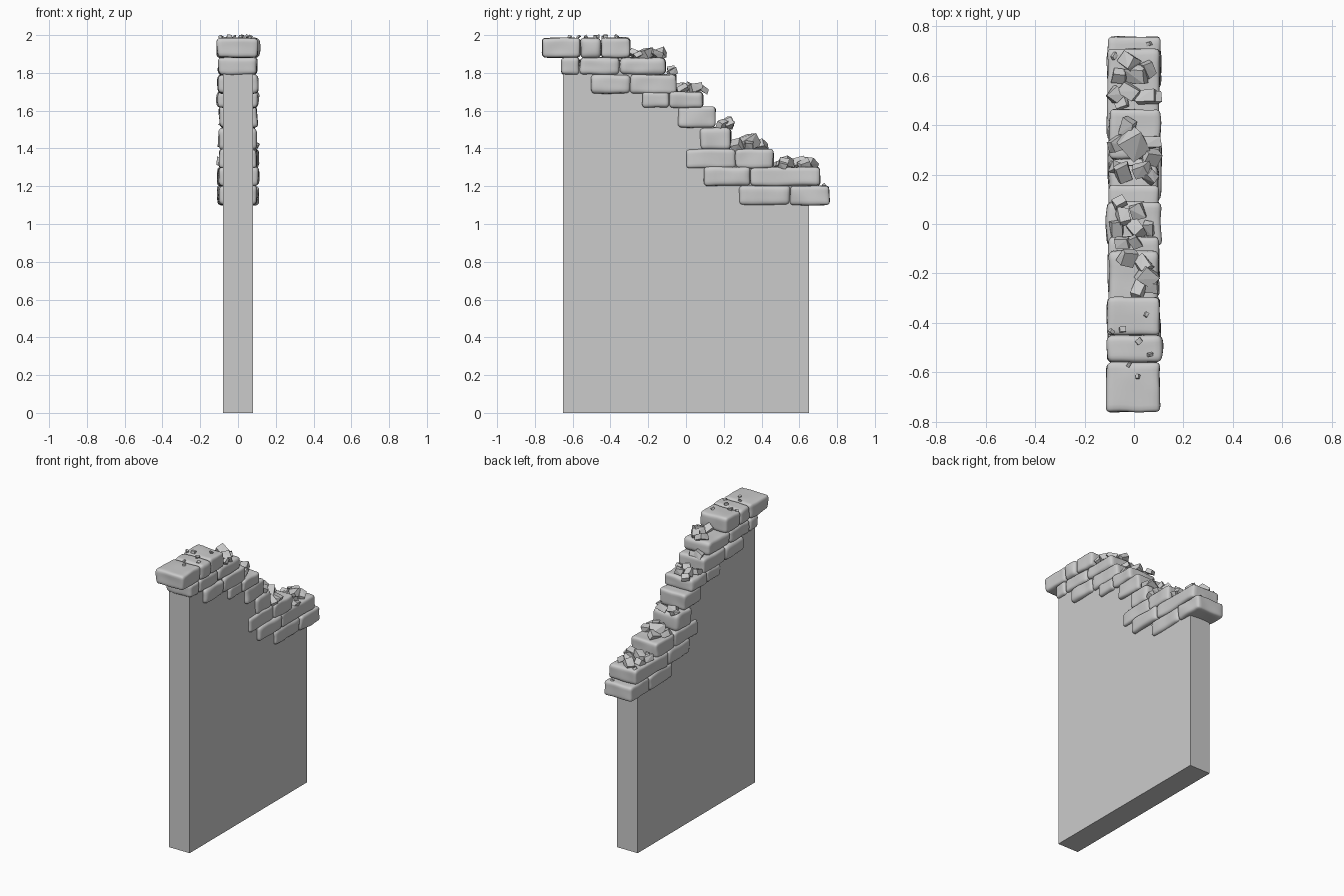
import bpy, bmesh, math, random
from mathutils import Vector, Euler, noise

if "Cube" in bpy.data.objects:
    bpy.data.objects.remove(bpy.data.objects["Cube"])

random.seed(4)


def make_object(name, bm):
    bmesh.ops.recalc_face_normals(bm, faces=bm.faces)
    mesh = bpy.data.meshes.new(name)
    bm.to_mesh(mesh)
    bm.free()
    obj = bpy.data.objects.new(name, mesh)
    bpy.context.collection.objects.link(obj)
    return obj


def stone(name, y0, y1, z0, z1, half_x):
    """Rounded block with a worn, uneven surface."""
    h = Vector((half_x, (y1 - y0) / 2, (z1 - z0) / 2))
    centre = Vector((random.uniform(-.003, .003), (y0 + y1) / 2, (z0 + z1) / 2))
    r = random.uniform(.018, .026)
    offset = Vector([random.uniform(0, 50) for _ in range(3)])
    bm = bmesh.new()
    bmesh.ops.create_cube(bm, size=2)
    bmesh.ops.subdivide_edges(bm, edges=bm.edges[:], cuts=11, use_grid_fill=True)
    for v in bm.verts:
        p = Vector([math.sin(c * math.pi / 2) * k for c, k in zip(v.co, h)])
        inner = Vector([max(-(k - r), min(k - r, c)) for c, k in zip(p, h)])
        p = inner + (p - inner).normalized() * r
        wobble = noise.noise_vector(p * 11 + offset)
        v.co = centre + p + Vector((wobble.x * .008, wobble.y * .006, wobble.z * .005))
    for f in bm.faces:
        f.smooth = True
    make_object(name, bm)


def chip(name, x, y, z, size):
    """Angular flat-faced piece of broken stone."""
    rot = Euler([random.uniform(-.6, .6), random.uniform(-.6, .6), random.uniform(0, 6.3)]).to_matrix()
    scale = (1, random.uniform(.65, .9), random.uniform(.5, .75))
    bm = bmesh.new()
    for sx in (-1, 1):
        for sy in (-1, 1):
            for sz in (-1, 1):
                k = random.uniform(.5, .85)
                p = Vector((sx * k * scale[0], sy * random.uniform(.5, .85) * scale[1],
                            sz * random.uniform(.5, .85) * scale[2]))
                bm.verts.new(Vector((x, y, z + size * .4)) + rot @ p * size)
    bmesh.ops.convex_hull(bm, input=bm.verts[:])
    make_object(name, bm)


# Wall slab: side profile extruded through its thickness, top hidden in the stones
profile = [(-.65, 0), (.65, 0), (.65, 1.2), (.3, 1.33), (.17, 1.45), (.13, 1.55),
           (.05, 1.64), (-.1, 1.73), (-.2, 1.82), (-.65, 1.84)]
bm = bmesh.new()
face = bm.faces.new([bm.verts.new((-.08, y, z)) for y, z in profile])
ext = bmesh.ops.extrude_face_region(bm, geom=[face])
bmesh.ops.translate(bm, vec=(.16, 0, 0),
                    verts=[g for g in ext["geom"] if isinstance(g, bmesh.types.BMVert)])
make_object("wall_slab", bm)

# Capping stones: bottom, top, half width, then the joints along each course
courses = [
    (1.88, 1.986, .109, (-.762, -.56, -.45, -.295)),
    (1.79, 1.882, .100, (-.66, -.562, -.35, -.11)),
    (1.69, 1.792, .103, (-.505, -.295, -.05)),
    (1.615, 1.70, .107, (-.235, -.09, .09)),
    (1.51, 1.622, .100, (-.042, .157)),
    (1.393, 1.512, .103, (.075, .238)),
    (1.295, 1.397, .101, (0, .263, .463)),
    (1.20, 1.303, .107, (.093, .342, .71)),
    (1.10, 1.204, .104, (.28, .552, .76)),
]
for row, (z0, z1, hx, joints) in enumerate(courses):
    for i, (a, b) in enumerate(zip(joints, joints[1:])):
        stone(f"cap_stone_{row}_{i}", a, b, z0, z1, hx + random.uniform(-.003, .003))

# Rubble lying on the steps: height of the step, then x, y, size of each piece
rubble = {
    1.20: [(.06, .73, .015)],
    1.30: [(-.02, .66, .045), (.01, .605, .055), (-.06, .6, .04), (.06, .625, .042), (-.02, .54, .055),
           (.05, .515, .05), (-.075, .525, .042), (-.08, .68, .018), (-.05, .49, .035), (.08, .51, .035)],
    1.395: [(-.025, .39, .048), (0, .325, .075), (.065, .33, .05), (-.07, .32, .045), (.07, .27, .05)],
    1.51: [(-.045, .205, .052), (.03, .215, .05), (.065, .19, .04), (-.07, .23, .035)],
    1.70: [(-.06, .09, .036), (.015, .05, .05), (-.04, .03, .05), (-.07, -.02, .04), (.01, -.02, .048),
           (.055, -.02, .04)],
    1.79: [(-.045, -.075, .042), (.0, -.075, .035)],
    1.88: [(-.025, -.135, .05), (.035, -.16, .046), (.055, -.21, .055), (.02, -.265, .045),
           (.07, -.255, .035)],
    1.985: [(.05, -.367, .016), (-.045, -.427, .018), (-.09, -.435, .015), (.02, -.475, .018),
            (.065, -.53, .015), (-.02, -.57, .014), (.015, -.617, .014)],
}
for z, pieces in rubble.items():
    for i, (x, y, size) in enumerate(pieces):
        chip(f"rubble_{int(z * 100)}_{i}", x, y, z, size)
